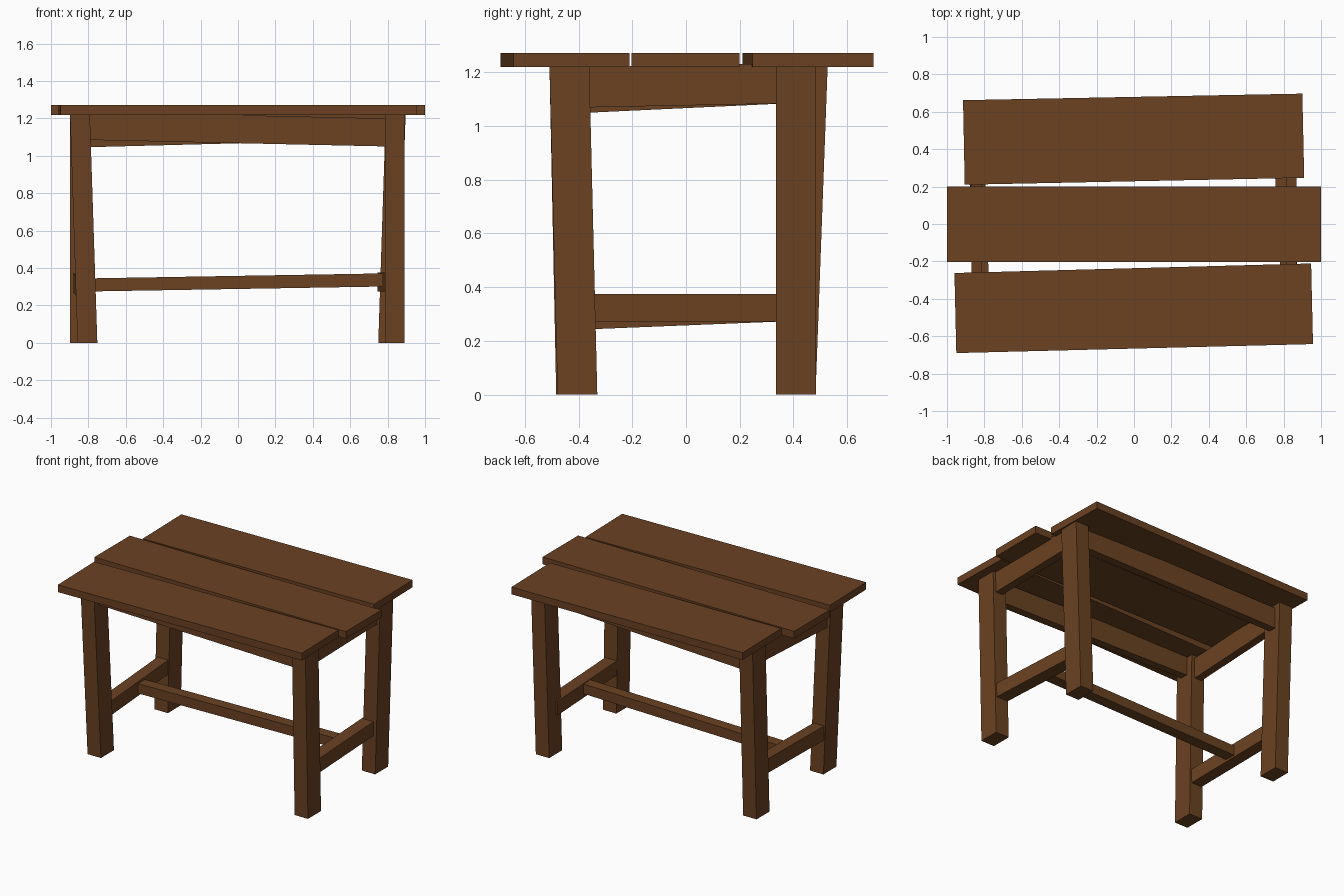
import bpy
from mathutils import Vector

if "Cube" in bpy.data.objects:
    bpy.data.objects.remove(bpy.data.objects["Cube"])

wood = bpy.data.materials.new("brown wood")
wood.diffuse_color = (0.145, 0.054, 0.016, 1)
wood.use_nodes = True
wood.node_tree.nodes["Principled BSDF"].inputs["Base Color"].default_value = wood.diffuse_color


def solid(name, ring_a, ring_b):
    """Box-like solid between two matching four-cornered rings."""
    n = 4
    faces = [(3, 2, 1, 0), (4, 5, 6, 7)]
    faces += [(i, (i + 1) % n, (i + 1) % n + n, i + n) for i in range(n)]
    me = bpy.data.meshes.new(name)
    me.from_pydata(list(ring_a) + list(ring_b), [], faces)
    me.materials.append(wood)
    ob = bpy.data.objects.new(name, me)
    bpy.context.collection.objects.link(ob)
    return ob


def beam(name, a, b, u, v):
    """Bar from centre a to centre b; u and v are the half-size vectors."""
    u, v = Vector(u), Vector(v)
    ring = [-u - v, u - v, u + v, -u + v]
    solid(name, [Vector(a) + r for r in ring], [Vector(b) + r for r in ring])


def plank(name, corners):
    """Flat top board from its plan corners, counter-clockwise."""
    solid(name, [(x, y, 1.219) for x, y in corners],
          [(x, y, 1.271) for x, y in corners])


# table top: three uneven boards
plank("front_plank", [(-.95, -.69), (.957, -.642), (.947, -.211), (-.96, -.262)])
plank("middle_plank", [(-1, -.203), (1, -.203), (1, .2), (-1, .2)])
plank("back_plank", [(-.905, .21), (.91, .247), (.9, .697), (-.914, .662)])

# legs: foot centre, then top centre, each slightly crooked
legs = {
    "front_left_leg": ((-.805, -.409), (-.845, -.434)),
    "front_right_leg": ((.838, -.404), (.838, -.434)),
    "back_left_leg": ((-.845, .408), (-.845, .453)),
    "back_right_leg": ((.803, .409), (.843, .409)),
}
for name, (foot, top) in legs.items():
    beam(name, (*foot, 0), (*top, 1.219), (.053, 0, 0), (0, .074, 0))

# long aprons under the top
X, Y, Z = (.028, 0, 0), (0, .028, 0), (0, 0, .075)
beam("front_apron", (-.82, -.434, 1.16), (.82, -.434, 1.124), Y, Z)
beam("back_apron", (-.82, .453, 1.12), (.82, .41, 1.163), Y, Z)

# side aprons
beam("left_apron", (-.842, -.41, 1.122), (-.842, .42, 1.161), (0, 0, .075), X)
beam("right_apron", (.842, -.41, 1.143), (.842, .39, 1.159), (0, 0, .075), X)

# low side stretchers
beam("left_stretcher", (-.815, -.39, .293), (-.843, .4, .325), (0, 0, .051), (.042, 0, 0))
beam("right_stretcher", (.836, -.39, .324), (.793, .39, .324), (0, 0, .051), (.046, 0, 0))

# long middle stretcher
beam("middle_stretcher", (-.81, .03, .309), (.79, .03, .336), (0, .04, 0), (0, 0, .035))

# make every face point outwards
import bmesh
for ob in bpy.data.objects:
    bm = bmesh.new()
    bm.from_mesh(ob.data)
    bmesh.ops.recalc_face_normals(bm, faces=bm.faces)
    bm.to_mesh(ob.data)
    bm.free()
